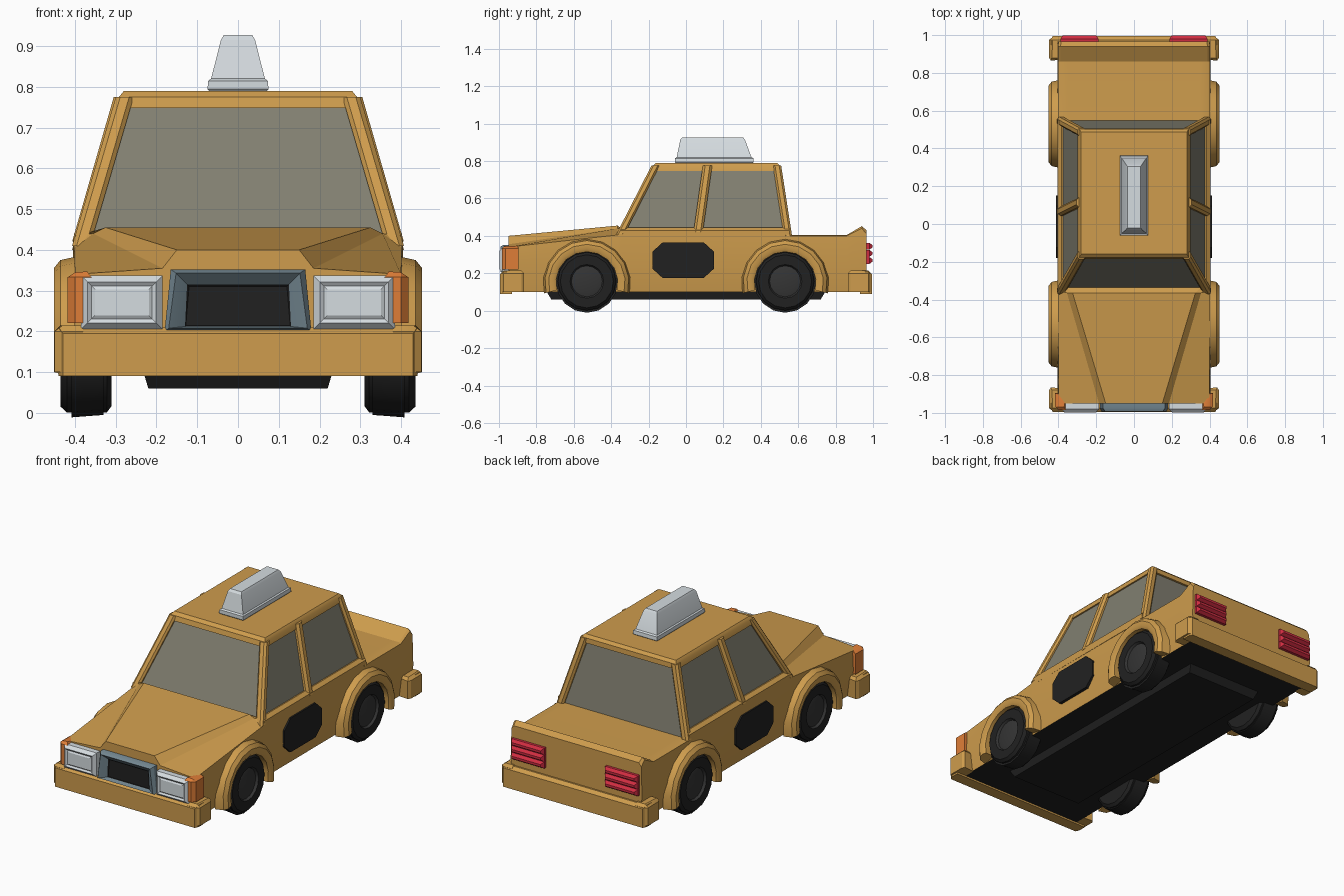
import bpy, bmesh, math
from mathutils import Vector

if "Cube" in bpy.data.objects:
    bpy.data.objects.remove(bpy.data.objects["Cube"])


def material(name, r, g, b):
    m = bpy.data.materials.new(name)
    m.diffuse_color = [(c / 255) ** 2.2 for c in (r, g, b)] + [1]
    m.use_nodes = True
    m.node_tree.nodes["Principled BSDF"].inputs["Base Color"].default_value = m.diffuse_color
    return m


YELLOW = material("taxi_yellow", 205, 155, 78)
BLACK = material("black", 38, 38, 38)
RUBBER = material("hub_grey", 56, 56, 56)
GLASS = material("window_grey", 128, 126, 112)
LAMP = material("lamp_white", 212, 219, 223)
STEEL = material("grille_steel", 118, 138, 148)
ORANGE = material("indicator_orange", 222, 125, 58)
RED = material("tail_red", 205, 48, 66)


def finish(name, bm, mats, mirror=False, angle=30):
    bmesh.ops.recalc_face_normals(bm, faces=bm.faces)
    me = bpy.data.meshes.new(name)
    bm.to_mesh(me)
    bm.free()
    ob = bpy.data.objects.new(name, me)
    bpy.context.collection.objects.link(ob)
    for m in mats:
        me.materials.append(m)
    if mirror:
        ob.modifiers.new("Mirror", "MIRROR")
    bpy.context.view_layer.objects.active = ob
    ob.select_set(True)
    bpy.ops.object.shade_smooth_by_angle(angle=math.radians(angle))
    ob.select_set(False)
    return ob


def loft(name, rings, mats, mirror=False, bands=None, caps=(0, 0), angle=30):
    """Skin closed rings of equal length; bands and caps give material slots."""
    bm = bmesh.new()
    vs = [[bm.verts.new(p) for p in ring] for ring in rings]
    n = len(vs[0])
    for k in range(len(vs) - 1):
        for i in range(n):
            j = (i + 1) % n
            f = bm.faces.new((vs[k][i], vs[k][j], vs[k + 1][j], vs[k + 1][i]))
            f.material_index = bands[k] if bands else 0
    for ring, slot in ((vs[0], caps[0]), (vs[-1], caps[1])):
        bm.faces.new(ring).material_index = slot
    return finish(name, bm, mats, mirror, angle)


def hull(name, pts, mat, mirror=False):
    bm = bmesh.new()
    for p in pts:
        bm.verts.new(p)
    bmesh.ops.convex_hull(bm, input=bm.verts[:])
    bmesh.ops.dissolve_limit(bm, angle_limit=0.01, verts=bm.verts[:], edges=bm.edges[:])
    return finish(name, bm, [mat], mirror)


def beam(name, a, b, w, mat, mirror=True):
    """Chamfered bar between two points."""
    d = [Vector(v) * w for v in ((1, .5, 0), (.5, 1, 0), (-.5, 1, 0), (-1, .5, 0))]
    ends = [Vector(p) + s * v for p in (a, b) for v in d for s in (1, -1)]
    return hull(name, ends, mat, mirror)


def panel(y, x0, x1, z0, z1, inset=0.0):
    """Rectangle ring facing the y axis."""
    i = inset
    return [(x0 + i, y, z0 + i), (x1 - i, y, z0 + i), (x1 - i, y, z1 - i), (x0 + i, y, z1 - i)]


def slab(z, x, y0, y1):
    return [(-x, y0, z), (x, y0, z), (x, y1, z), (-x, y1, z)]


# Lower body: cross-sections from nose to tail, black underside
def section(y, *tops):
    half = [(.385, .10), (.405, .24)] + list(tops)
    return [(x, y, z) for x, z in half] + [(-x, y, z) for x, z in reversed(half)]


body = loft("body", [
    section(-.95, (.40, .34), (.185, .355), (.15, .40)),
    section(-.365, (.402, .405), (.355, .44), (.325, .455)),
    section(-.34, (.405, .43), (.39, .435), (.35, .435)),
    section(.555, (.402, .40), (.39, .405), (.35, .405)),
    section(.86, (.402, .40), (.39, .405), (.35, .405)),
    section(.94, (.402, .44), (.39, .452), (.35, .452)),
    section(.965, (.40, .41), (.385, .43), (.35, .43)),
], [YELLOW, BLACK], angle=25)
for f in body.data.polygons:
    f.material_index = int(f.normal.z < -.8)

# Underfloor
loft("underfloor", [slab(.06, .22, -.72, .72), slab(.11, .235, -.75, .75)], [BLACK])

# Bumpers: bar plus wrapped ends
for name, s in (("front", -1), ("rear", 1)):
    loft(name + "_bumper", [panel(s * .93, -.44, .44, .09, .21),
                            panel(s * .975, -.44, .44, .09, .21),
                            panel(s * .995, -.43, .43, .09, .195)], [YELLOW])
    hull(name + "_bumper_end",
         [(x, s * y, z) for x, y in ((.38, .87), (.44, .865), (.45, .88), (.45, .975), (.43, .99), (.38, .99))
          for z in (.10, .20)] + [(x, s * y, .215) for x, y in ((.38, .88), (.435, .88), (.43, .975), (.38, .975))],
         YELLOW, True)

# Cabin glass
loft("cabin_glass", [slab(.40, .388, -.355, .55), slab(.77, .283, -.165, .49)], [GLASS])

# Roof panel
loft("roof", [slab(.748, .298, -.185, .505), slab(.775, .292, -.178, .503), slab(.79, .28, -.16, .488)],
     [YELLOW])

# Pillars and window sills
beam("front_pillar", (.385, -.35, .41), (.278, -.163, .775), .022, YELLOW)
beam("rear_pillar", (.385, .545, .40), (.278, .487, .775), .022, YELLOW)
beam("middle_pillar", (.382, .065, .42), (.280, .115, .775), .025, YELLOW)
hull("side_sill", [(x, y, z) for x, z in ((.36, .39), (.405, .39), (.405, .43), (.385, .445), (.36, .44))
                   for y in (-.35, .55)], YELLOW, True)

# Roof lamp
loft("roof_lamp", [slab(.785, .066, -.05, .35), slab(.795, .075, -.06, .362), slab(.815, .073, -.06, .36),
                   slab(.82, .066, -.05, .35), slab(.915, .042, -.03, .315), slab(.927, .035, -.02, .305)],
     [LAMP], angle=20)


# Wheels and flared arches
def lathe(name, profile, cy, cz, start, sweep, steps, mats, bands=None):
    """Sweep an (x, radius) profile around a sideways axle."""
    full = sweep >= 360
    bm = bmesh.new()
    cols = []
    for k in range(steps + (not full)):
        a = math.radians(start + sweep * k / steps)
        cols.append([bm.verts.new((x, cy + r * math.cos(a), cz + r * math.sin(a))) for x, r in profile])
    n = len(profile)
    for k in range(steps):
        c, d = cols[k], cols[(k + 1) % len(cols)]
        for i in range(n - 1 if full else n):
            j = (i + 1) % n
            f = bm.faces.new((c[i], c[j], d[j], d[i]))
            f.material_index = bands[i] if bands else 0
    if full:
        bm.faces.new([c[0] for c in cols])
        bm.faces.new([c[-1] for c in cols]).material_index = bands[-1]
    else:
        bm.faces.new(cols[0])
        bm.faces.new(cols[-1])
    finish(name, bm, mats, True, 35)


TYRE = [(.31, .05), (.31, .14), (.322, .156), (.42, .156), (.435, .142), (.435, .09), (.422, .083), (.428, .06)]
FLARE = [(.39, .165), (.443, .165), (.452, .18), (.452, .205), (.436, .225), (.39, .235)]
for name, y in (("front", -.53), ("rear", .53)):
    lathe(name + "_wheel", TYRE, y, .157, 0, 360, 16, [BLACK, RUBBER], [0, 0, 0, 0, 0, 1, 1, 1])
    lathe(name + "_arch", FLARE, y, .15, -14, 208, 10, [YELLOW])
    # Dark wheel well behind the tyre
    lathe(name + "_wheel_well", [(.33, .16), (.409, .166)], y, .155, 0, 360, 16, [BLACK], [0, 0])

# Door badge: plain dark octagon
hull("door_badge", [(x, y, z) for x in (.395, .413)
                    for y, z in ((-.18, .225), (-.18, .315), (-.125, .365), (.095, .365),
                                 (.15, .315), (.15, .225), (.095, .175), (-.125, .175))], BLACK, True)

# Headlights with recessed lens
box = (.185, .385, .205, .337)
loft("headlight", [panel(-.93, *box), panel(-.98, *box), panel(-.997, *box, .016),
                   panel(-.99, *box, .026), panel(-.995, *box, .034)], [LAMP], True, angle=20)

# Corner indicators
hull("indicator", [(x, y, z) for x, y in ((.36, -.985), (.40, -.985), (.418, -.965), (.418, -.895), (.36, -.895))
                   for z in (.22, .333)] + [(.37, -.97, .347), (.40, -.97, .345), (.40, -.9, .345)], ORANGE, True)


# Grille: steel frame around a sunken dark opening
def trapezoid(y, bottom, top, z0, z1):
    return [(-bottom, y, z0), (bottom, y, z0), (top, y, z1), (-top, y, z1)]


loft("grille", [trapezoid(-.93, .18, .165, .20, .352), trapezoid(-.975, .18, .165, .20, .352),
                trapezoid(-.993, .17, .152, .208, .343), trapezoid(-.965, .13, .125, .212, .315),
                trapezoid(-.96, .128, .12, .214, .31)],
     [STEEL, BLACK], bands=[0, 0, 0, 1], caps=(0, 1))

# Ribbed tail lamps
for i in range(3):
    z = .25 + i * .038
    rib = (.187, .39, z, z + .037)
    loft("tail_lamp_rib_%d" % (i + 1), [panel(.95, *rib), panel(.98, *rib), panel(.997, *rib, .012)], [RED], True)
